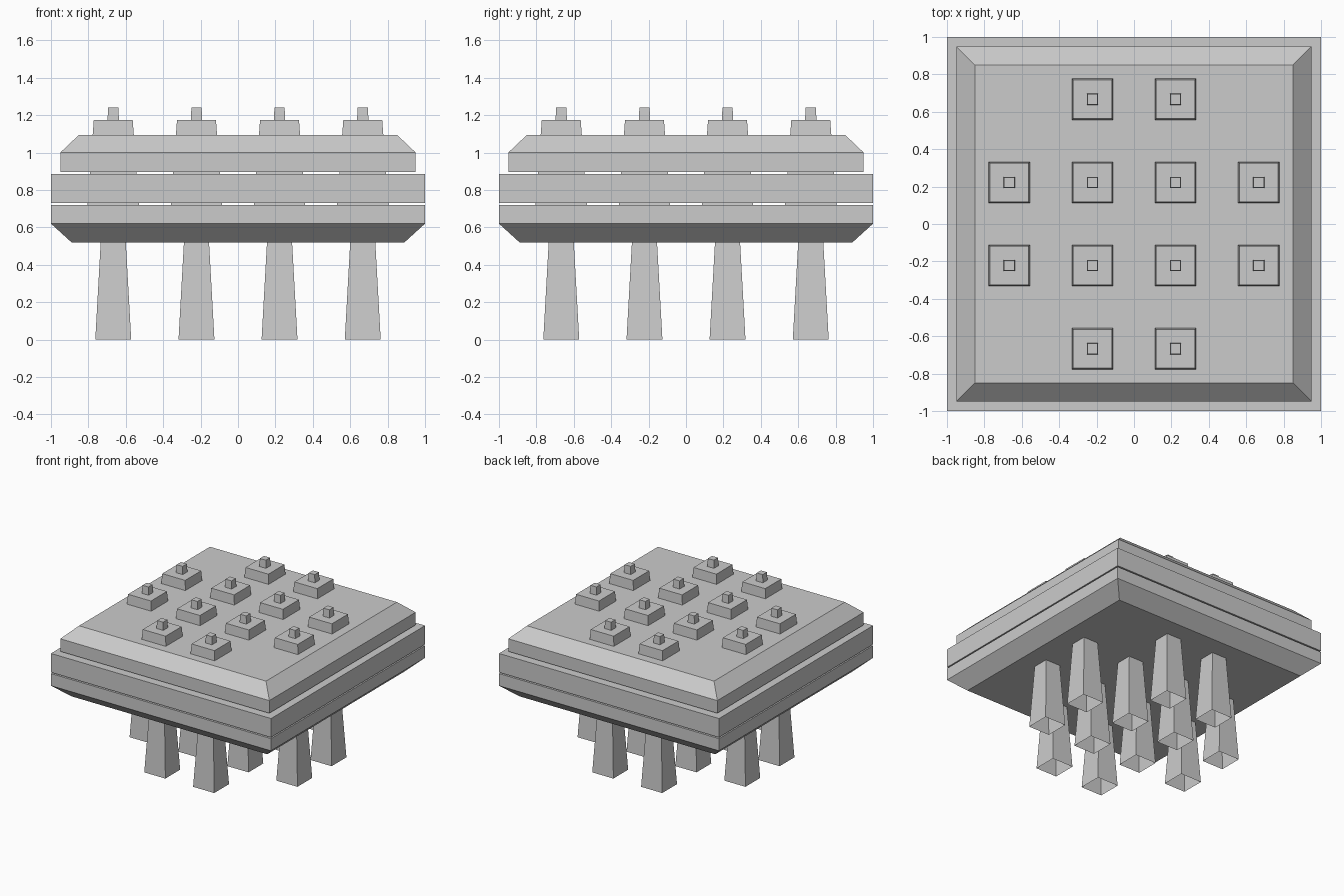
import bpy
import bmesh

if "Cube" in bpy.data.objects:
    bpy.data.objects.remove(bpy.data.objects["Cube"])


def square_loft(name, sections, centre=(0, 0), open_bottom=False):
    """Square solid through (z, half width) sections."""
    bm = bmesh.new()
    rings = [[bm.verts.new((sx * h, sy * h, z))
              for sx, sy in ((-1, -1), (1, -1), (1, 1), (-1, 1))]
             for z, h in sections]
    for low, high in zip(rings, rings[1:]):
        for i in range(4):
            j = (i + 1) % 4
            bm.faces.new((low[i], low[j], high[j], high[i]))
    bm.faces.new(rings[-1])
    if not open_bottom:
        bm.faces.new(rings[0][::-1])
    mesh = bpy.data.meshes.new(name)
    bm.to_mesh(mesh)
    bm.free()
    ob = bpy.data.objects.new(name, mesh)
    ob.location = (*centre, 0)
    bpy.context.collection.objects.link(ob)
    return ob


# Three stacked square slabs
square_loft("lower_slab", [(0.52, 0.89), (0.62, 1.0), (0.72, 1.0)])
square_loft("middle_slab", [(0.73, 1.0), (0.885, 1.0)])
square_loft("upper_slab", [(0.896, 0.95), (1.0, 0.95), (1.095, 0.85)])

# Tapered piles with collars, on a 4 x 4 grid without its corners
grid = (-0.667, -0.222, 0.222, 0.667)
for x in grid:
    for y in grid:
        if abs(x) > 0.5 and abs(y) > 0.5:
            continue
        # Pile runs through the slabs, open underneath
        square_loft("pile", [(0, 0.096), (1.24, 0.027)], (x, y), open_bottom=True)
        # Collar spans the slabs and stands proud of the top
        square_loft("collar", [(0.60, 0.146), (1.175, 0.104)], (x, y))
